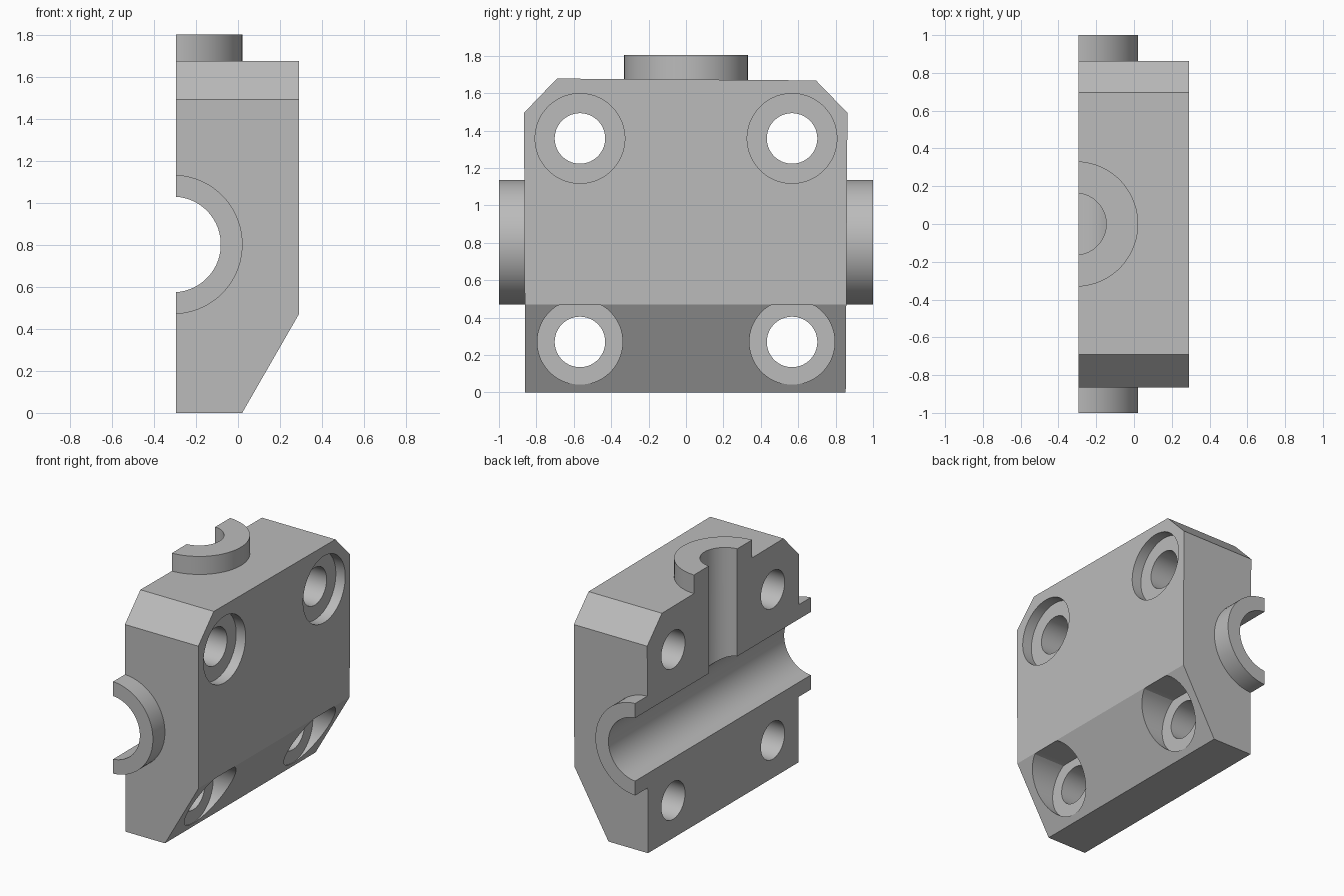
import bpy, bmesh, math
from mathutils import Vector

old = bpy.data.objects.get("Cube")
if old:
    bpy.data.objects.remove(old, do_unlink=True)

grey = bpy.data.materials.new("machined grey")
grey.use_nodes = True
colour = (0.5, 0.5, 0.5, 1)
grey.diffuse_color = colour
grey.node_tree.nodes["Principled BSDF"].inputs["Base Color"].default_value = colour

SPLIT, AXIS_X, AXIS_Z = -0.295, -0.31, 0.803   # split plane and bore centre


def prism(name, points, axis, start, end):
    """Extrude a 2D outline along an axis (outline uses the other two, in order)."""
    def place(p, d):
        co = list(p)
        co.insert("xyz".index(axis), d)
        return Vector(co)
    bm = bmesh.new()
    low = [bm.verts.new(place(p, start)) for p in points]
    high = [bm.verts.new(place(p, end)) for p in points]
    bm.faces.new(low)
    bm.faces.new(high)
    for i in range(len(points)):
        j = (i + 1) % len(points)
        bm.faces.new((low[i], low[j], high[j], high[i]))
    bmesh.ops.recalc_face_normals(bm, faces=bm.faces)
    mesh = bpy.data.meshes.new(name)
    bm.to_mesh(mesh)
    bm.free()
    mesh.materials.append(grey)
    ob = bpy.data.objects.new(name, mesh)
    bpy.context.collection.objects.link(ob)
    return ob


def circle(u, v, r, top=9.0, n=64):
    """Circle outline, optionally cut flat at a given height."""
    angles = [2 * math.pi * (i + 0.5) / n for i in range(n)]
    return [(u + r * math.cos(a), min(v + r * math.sin(a), top)) for a in angles]


def combine(target, tool, operation):
    mod = target.modifiers.new("combine", "BOOLEAN")
    mod.operation, mod.solver, mod.object = operation, "EXACT", tool
    bpy.context.view_layer.update()
    graph = bpy.context.evaluated_depsgraph_get()
    mesh = bpy.data.meshes.new_from_object(target.evaluated_get(graph))
    target.modifiers.clear()
    target.data = mesh
    bpy.data.objects.remove(tool, do_unlink=True)


# Block with chamfered upper corners
outline = [(-0.86, 0), (0.854, 0), (0.863, 1.495), (0.695, 1.668),
           (-0.69, 1.678), (-0.866, 1.495)]
block = prism("valve_housing_half", outline, "x", SPLIT, 0.29)

# Sloped lower edge
slope = [(0.02, 0), (0.29, 0.47), (0.5, 0.47), (0.5, -0.2), (-0.095, -0.2)]
combine(block, prism("slope_cutter", slope, "y", -1.2, 1.2), "DIFFERENCE")

# Pipe collars at both ends and on top
combine(block, prism("end_collars", circle(AXIS_X, AXIS_Z, 0.332), "y", -1, 1), "UNION")
combine(block, prism("top_collar", circle(AXIS_X, 0, 0.332), "z", 1, 1.805), "UNION")

# Through bore and side bore
combine(block, prism("main_bore", circle(AXIS_X, AXIS_Z, 0.228), "y", -1.2, 1.2), "DIFFERENCE")
combine(block, prism("top_bore", circle(AXIS_X, 0, 0.163), "z", AXIS_Z, 2), "DIFFERENCE")

# Bolt holes with recessed seats
for y in (-0.567, 0.567):
    for z, seat_r, seat_x, flat in ((1.358, 0.24, 0.215, 9.0), (0.27, 0.228, 0.04, 0.468)):
        combine(block, prism("bolt_hole", circle(y, z, 0.135), "x", -1, 1), "DIFFERENCE")
        combine(block, prism("bolt_seat", circle(y, z, seat_r, flat), "x", seat_x, 1), "DIFFERENCE")

# Flat split face
box = [(-1.2, -0.3), (1.2, -0.3), (1.2, 2), (-1.2, 2)]
combine(block, prism("split_cutter", box, "x", -1, SPLIT), "DIFFERENCE")

bpy.ops.object.select_all(action="DESELECT")
block.select_set(True)
bpy.context.view_layer.objects.active = block
bpy.ops.object.shade_smooth_by_angle(angle=math.radians(25))
